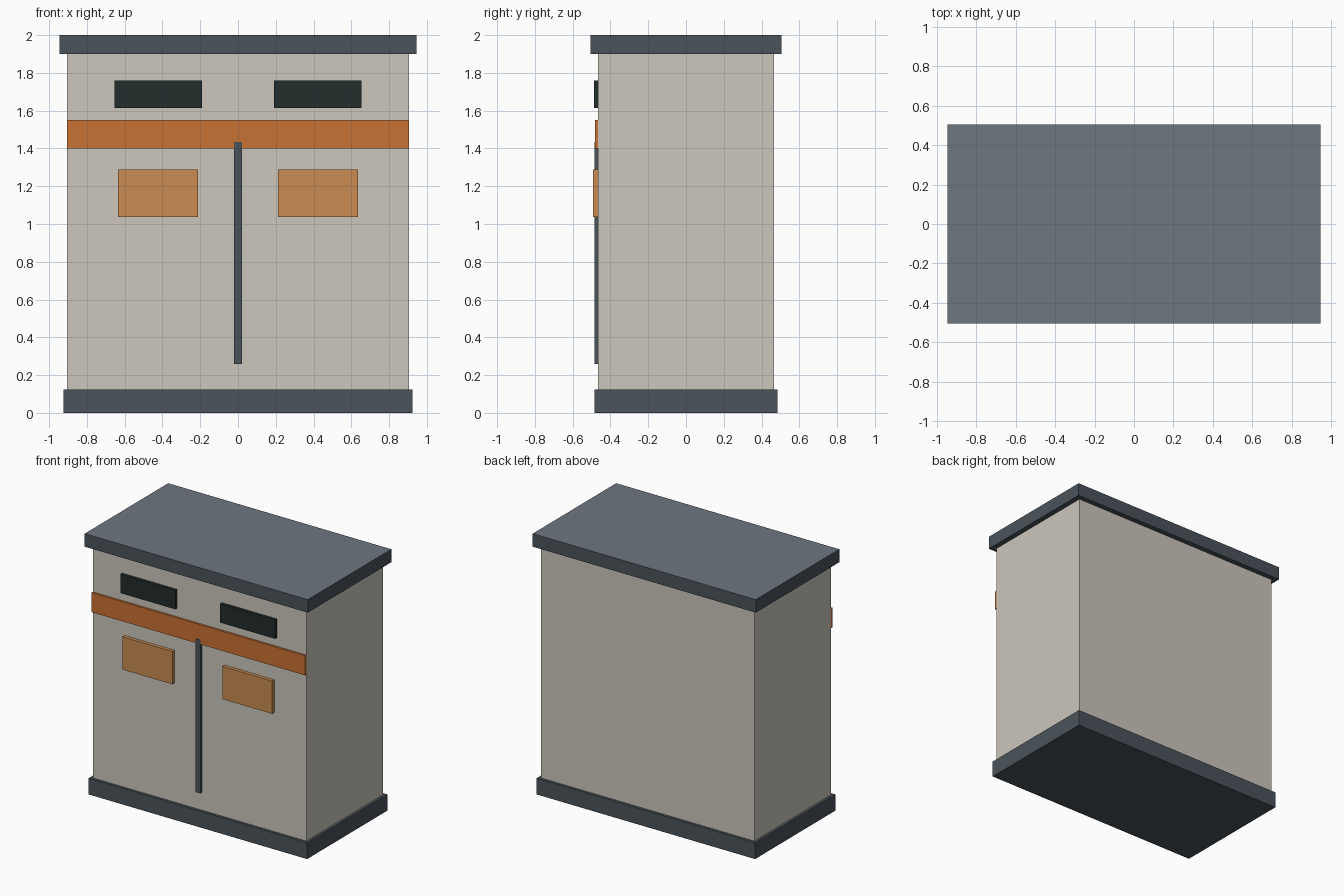
import bpy, bmesh

if "Cube" in bpy.data.objects:
    bpy.data.objects.remove(bpy.data.objects["Cube"])


def lin(c):
    c /= 255
    return c / 12.92 if c <= 0.04045 else ((c + 0.055) / 1.055) ** 2.4


def material(name, r, g, b):
    m = bpy.data.materials.new(name)
    m.diffuse_color = (lin(r), lin(g), lin(b), 1)
    m.use_nodes = True
    m.node_tree.nodes["Principled BSDF"].inputs["Base Color"].default_value = m.diffuse_color
    return m


cream = material("warm_cream", 204, 199, 188)
slate = material("dark_slate", 74, 83, 90)
roof_grey = material("roof_grey", 111, 118, 128)
orange = material("orange", 201, 114, 52)
amber = material("amber", 200, 139, 81)
black = material("vent_black", 34, 44, 44)


def box(name, x, y, z, mat, top_mat=None):
    """Box from (min, max) ranges; optional second colour on the top face."""
    bm = bmesh.new()
    bmesh.ops.create_cube(bm, size=1)
    for v in bm.verts:
        v.co = [r[0] if c < 0 else r[1] for c, r in zip(v.co, (x, y, z))]
    bm.normal_update()
    me = bpy.data.meshes.new(name)
    me.materials.append(mat)
    if top_mat:
        me.materials.append(top_mat)
        for f in bm.faces:
            f.material_index = 1 if f.normal.z > 0.9 else 0
    bm.to_mesh(me)
    bm.free()
    ob = bpy.data.objects.new(name, me)
    bpy.context.collection.objects.link(ob)
    return ob


FRONT = -0.465

# Cabinet shell
box("base_plinth", (-0.925, 0.925), (-0.485, 0.485), (0, 0.125), slate)
box("cabinet_body", (-0.905, 0.905), (FRONT, 0.465), (0.125, 1.9), cream)
box("roof_slab", (-0.945, 0.945), (-0.505, 0.505), (1.9, 2.0), slate, roof_grey)

# Front trim
box("orange_band", (-0.905, 0.905), (-0.481, FRONT), (1.40, 1.55), orange)
box("door_seam", (-0.02, 0.02), (-0.484, FRONT), (0.26, 1.435), slate)

# Paired vents and panels, mirrored left and right
for side, s in (("left", -1), ("right", 1)):
    box(side + "_vent", sorted((s * 0.19, s * 0.655)), (-0.487, FRONT),
        (1.615, 1.76), black)
    box(side + "_panel", sorted((s * 0.212, s * 0.634)), (-0.492, FRONT),
        (1.037, 1.288), amber)
